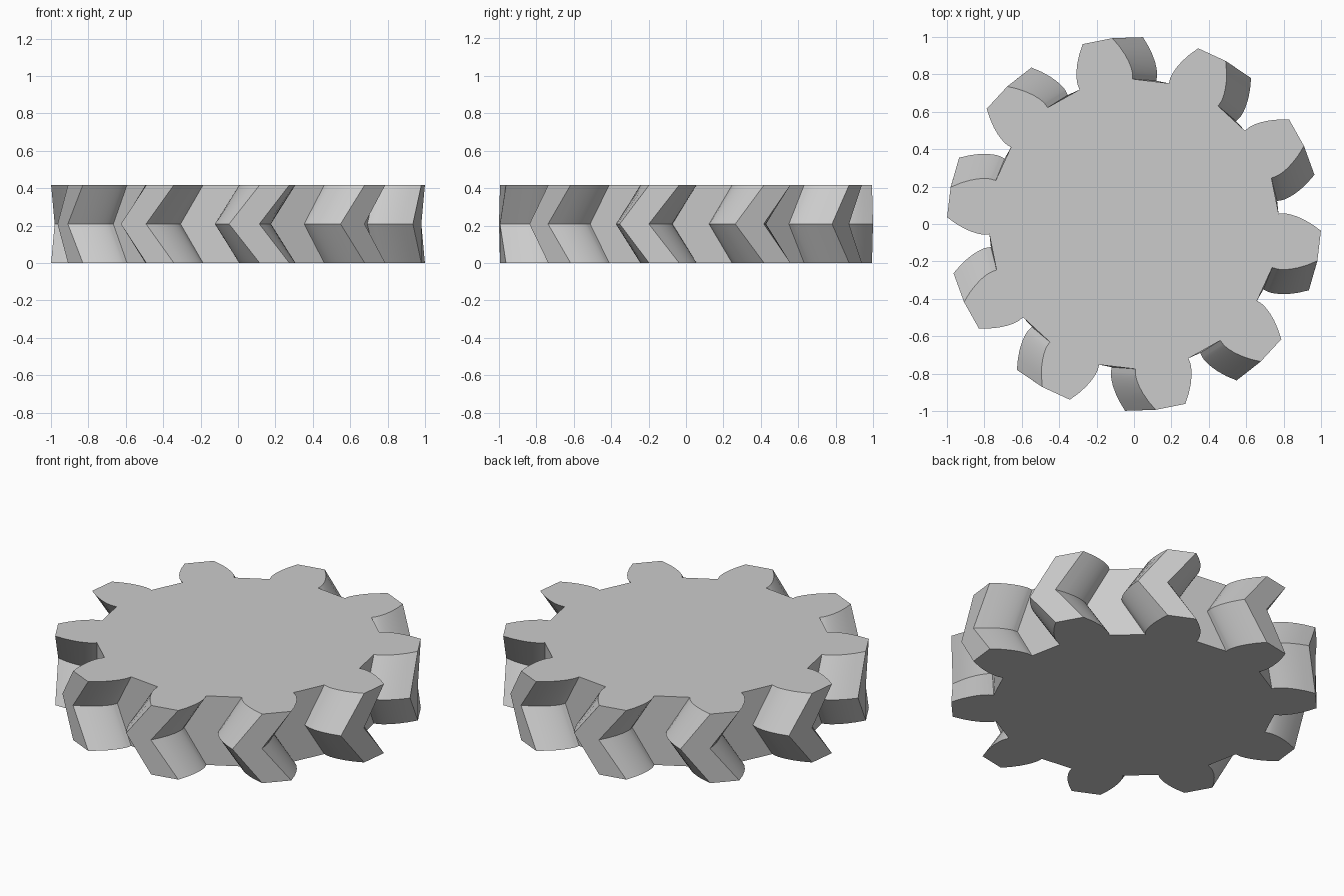
import bpy, bmesh
from math import radians, acos, tan, cos, sin, pi, sqrt

if "Cube" in bpy.data.objects:
    bpy.data.objects.remove(bpy.data.objects["Cube"])

TEETH, HEIGHT = 10, 0.417
R_ROOT, R_BASE, R_TIP = 0.775, 0.80, 1.0
HALF_BASE = radians(10.75)      # half tooth angle at the base circle
CENTRE = radians(-6.7)          # angle of the first tooth on the top face
TWIST = radians(-9.4)           # rotation of the middle layer
STEPS = 7


def flank():
    """(radius, half angle) from root to tip along an involute"""
    pts = [(R_ROOT, HALF_BASE)]
    t_max = sqrt((R_TIP / R_BASE) ** 2 - 1)
    for i in range(STEPS + 1):
        r = R_BASE * sqrt(1 + (t_max * i / STEPS) ** 2)
        a = acos(min(1, R_BASE / r))
        pts.append((r, HALF_BASE - (tan(a) - a)))
    return pts


# Outline of the whole gear, counter-clockwise
side = flank()
outline = []
for k in range(TEETH):
    c = CENTRE + k * 2 * pi / TEETH
    outline += [(r, c - a) for r, a in side]
    outline += [(r, c + a) for r, a in reversed(side)]

# Three layers: the middle one is twisted to make the herringbone
bm = bmesh.new()
layers = []
for z, twist in ((0, 0), (HEIGHT / 2, TWIST), (HEIGHT, 0)):
    layers.append([bm.verts.new((r * cos(a + twist), r * sin(a + twist), z))
                   for r, a in outline])
n = len(outline)
for low, high in zip(layers, layers[1:]):
    for i in range(n):
        j = (i + 1) % n
        bm.faces.new((low[i], low[j], high[j], high[i]))

# Flat caps
bm.faces.new(layers[0][::-1])
bm.faces.new(layers[2])

mesh = bpy.data.meshes.new("herringbone_gear")
bm.to_mesh(mesh)
bm.free()
gear = bpy.data.objects.new("herringbone_gear", mesh)
bpy.context.collection.objects.link(gear)
bpy.context.view_layer.objects.active = gear
gear.select_set(True)
bpy.ops.object.shade_smooth_by_angle(angle=radians(20))
